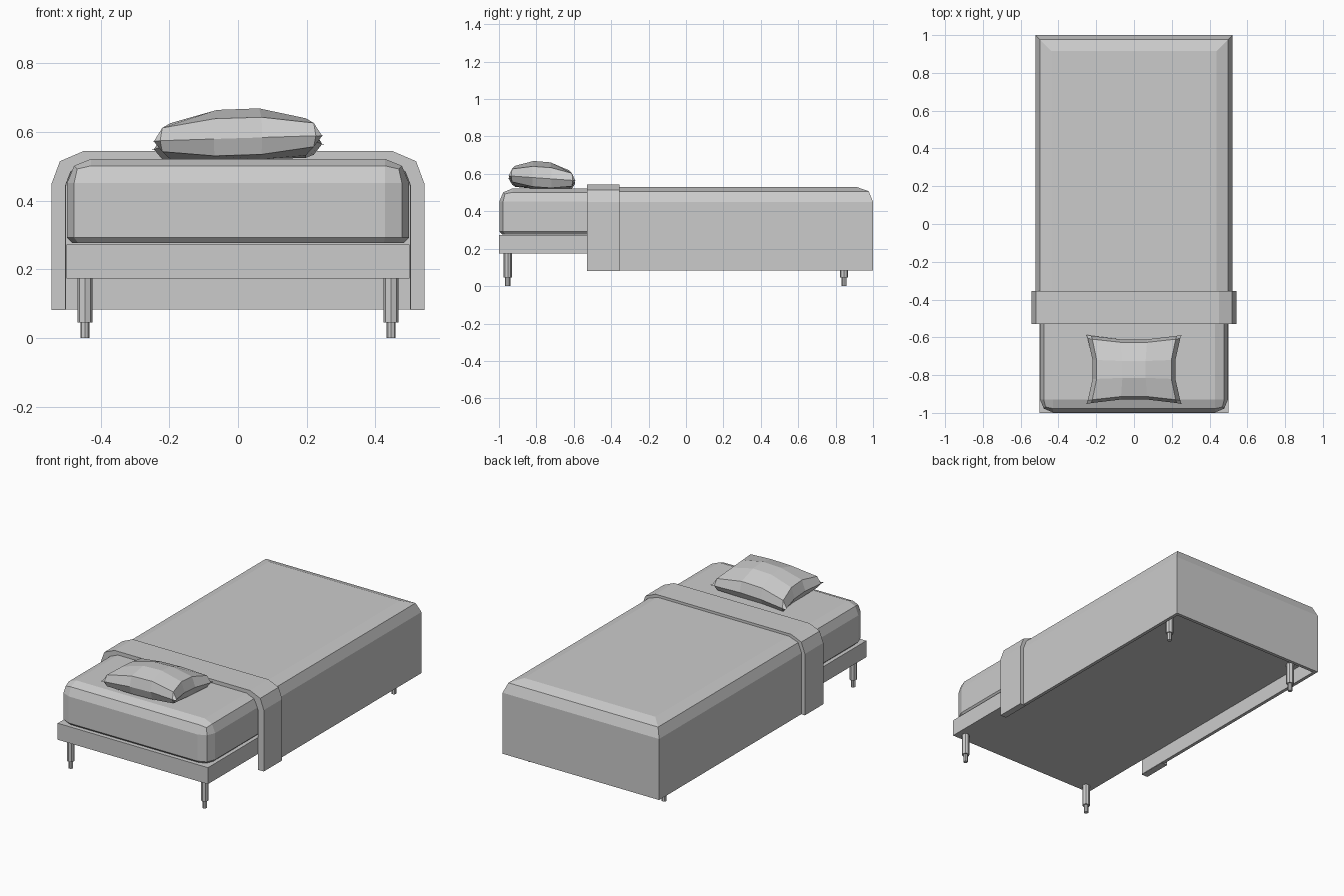
import bpy, bmesh, math
from mathutils import Matrix, Vector

if "Cube" in bpy.data.objects:
    bpy.data.objects.remove(bpy.data.objects["Cube"])


def finish(name, bm):
    bmesh.ops.recalc_face_normals(bm, faces=bm.faces)
    me = bpy.data.meshes.new(name)
    bm.to_mesh(me)
    bm.free()
    ob = bpy.data.objects.new(name, me)
    bpy.context.scene.collection.objects.link(ob)
    return ob


def box(x, y0, y1, z0, z1):
    bm = bmesh.new()
    m = Matrix.Translation((0, (y0 + y1) / 2, (z0 + z1) / 2)) @ Matrix.Diagonal((2 * x, y1 - y0, z1 - z0, 1))
    bmesh.ops.create_cube(bm, size=1, matrix=m)
    return bm


def cover(name, half, y0, y1, rings, thick, closed_end):
    """Cloth draped over the bed: U-shaped rings (inset, z) joined upwards."""
    bm = bmesh.new()
    prev = None
    for inset, z in rings:
        e = y1 - inset if closed_end else y1
        w = half - inset
        ring = [bm.verts.new((x, y, z)) for x, y in ((-w, y0), (-w, e), (w, e), (w, y0))]
        if prev:
            for i in ((0, 1, 2) if closed_end else (0, 2)):
                bm.faces.new((prev[i], prev[i + 1], ring[i + 1], ring[i]))
        prev = ring
    top = bm.faces.new(prev)
    bmesh.ops.recalc_face_normals(bm, faces=bm.faces)
    if top.normal.z < 0:
        bmesh.ops.reverse_faces(bm, faces=bm.faces)
    me = bpy.data.meshes.new(name)
    bm.to_mesh(me)
    bm.free()
    ob = bpy.data.objects.new(name, me)
    bpy.context.scene.collection.objects.link(ob)
    mod = ob.modifiers.new("thickness", "SOLIDIFY")
    mod.thickness = thick
    mod.offset = -1
    mod.use_even_offset = True


# Bed frame
finish("bed_frame", box(0.5, -1.0, 0.975, 0.173, 0.272))

# Mattress: rounded top and corners, small bevel underneath
bm = box(0.498, -0.998, 0.978, 0.277, 0.522)
low = [e for e in bm.edges if all(v.co.z < 0.3 for v in e.verts)]
rest = [e for e in bm.edges if e not in low]
bmesh.ops.bevel(bm, geom=rest, offset=0.07, segments=2, profile=0.5, affect="EDGES")
low = [e for e in bm.edges if all(v.co.z < 0.28 for v in e.verts)]
bmesh.ops.bevel(bm, geom=low, offset=0.015, segments=1, affect="EDGES")
finish("mattress", bm)

# Blanket and its folded-over band
cover("blanket", 0.521, -0.525, 1.0, [(0, 0.083), (0, 0.45), (0.023, 0.507), (0.085, 0.529)], 0.02, True)
cover("blanket_fold", 0.543, -0.53, -0.355, [(0, 0.081), (0, 0.45), (0.024, 0.515), (0.092, 0.544)], 0.04, False)

# Stepped legs
for end, y in (("head", -0.953), ("foot", 0.845)):
    for side, x in (("left", -0.446), ("right", 0.446)):
        bm = bmesh.new()
        for r, z0, z1 in ((0.022, 0.045, 0.175), (0.0135, 0.0, 0.046)):
            bmesh.ops.create_cone(bm, cap_ends=True, segments=8, radius1=r, radius2=r, depth=z1 - z0,
                                  matrix=Matrix.Translation((x, y, (z0 + z1) / 2)))
        finish(f"{end}_{side}_leg", bm)

# Pillow: pinched cushion, puffed top and flatter underside sharing one seam
steps = [-1, -0.9, -0.28, 0.28, 0.9, 1]
puff = [0, 0.64, 1, 1, 0.64, 0]
n = len(steps)
bm = bmesh.new()


def pillow_vert(i, j, height):
    u, v = steps[i], steps[j]
    x = 0.252 * u * (1 - 0.14 * (1 - v * v))
    y = -0.77 + 0.183 * v * (1 - 0.14 * (1 - u * u))
    z = 0.569 + 0.008 * u - 0.013 * v + height * puff[i] * puff[j]
    return bm.verts.new((x, y, max(z, 0.521)))


top = {(i, j): pillow_vert(i, j, 0.094) for i in range(n) for j in range(n)}
bottom = {k: v if {0, n - 1} & set(k) else pillow_vert(*k, -0.075) for k, v in top.items()}
for layer in (top, bottom):
    for i in range(n - 1):
        for j in range(n - 1):
            bm.faces.new((layer[i, j], layer[i + 1, j], layer[i + 1, j + 1], layer[i, j + 1])) \
                if layer is top or not all({0, n - 1} & set(k) for k in ((i, j), (i + 1, j), (i + 1, j + 1), (i, j + 1))) \
                else None
finish("pillow", bm)
